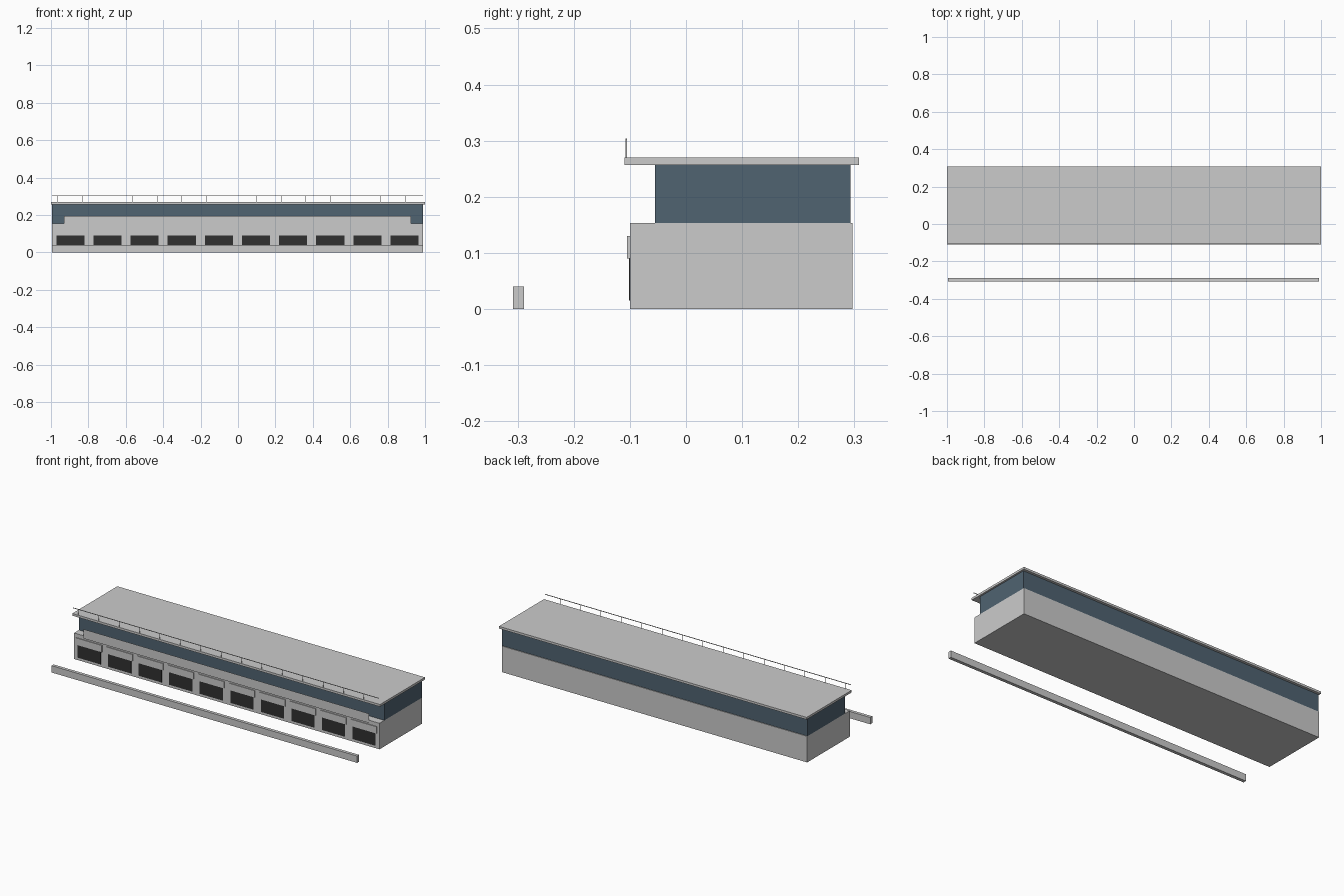
import bpy, bmesh

if "Cube" in bpy.data.objects:
    bpy.data.objects.remove(bpy.data.objects["Cube"])

CX = -0.003  # centre of the building along x


def material(name, color):
    m = bpy.data.materials.new(name)
    m.diffuse_color = color
    m.use_nodes = True
    m.node_tree.nodes["Principled BSDF"].inputs["Base Color"].default_value = m.diffuse_color
    return m


glass = material("blue_glass", (0.08, 0.125, 0.165, 1))
dark = material("dark_door", (0.03, 0.03, 0.03, 1))


def finish(name, bm, mat=None):
    me = bpy.data.meshes.new(name)
    bm.to_mesh(me)
    bm.free()
    ob = bpy.data.objects.new(name, me)
    bpy.context.collection.objects.link(ob)
    if mat:
        me.materials.append(mat)
    return ob


def box(name, x, y, z, mat=None):
    """Box from (min, max) ranges along each axis."""
    bm = bmesh.new()
    bmesh.ops.create_cube(bm, size=1)
    for v in bm.verts:
        v.co = [r[0] if c < 0 else r[1] for c, r in zip(v.co, (x, y, z))]
    return finish(name, bm, mat)


def span(centre, width):
    return (centre - width / 2, centre + width / 2)


# Main volumes
full = span(CX, 1.985)
box("ground_floor", full, (-0.10, 0.297), (0, 0.153))
box("upper_floor_glazing", full, (-0.055, 0.293), (0.153, 0.257), glass)
box("roof_slab", (-1, 1), (-0.11, 0.308), (0.257, 0.27))
box("lane_wall", full, (-0.308, -0.289), (0, 0.04))

# Garage doors with header panels
for i in range(10):
    x = CX + (i - 4.5) * 0.1985
    box(f"garage_door_{i + 1}", span(x, 0.15), (-0.102, -0.099), (0.015, 0.09), dark)
    box(f"door_header_{i + 1}", span(x, 0.168), (-0.105, -0.099), (0.09, 0.13))

# Thin balcony panel, a single sheet
bm = bmesh.new()
x0, x1 = span(CX, 1.855)
bm.faces.new([bm.verts.new((x, -0.106, z)) for x, z in
              ((x0, 0.14), (x1, 0.14), (x1, 0.195), (x0, 0.195))])
finish("balcony_panel", bm)

# Roof railing
box("railing_bar", full, (-0.108, -0.105), (0.301, 0.304))
for i in range(15):
    box(f"railing_post_{i + 1}", span(-0.963 + i * 0.1326, 0.002),
        (-0.1075, -0.1055), (0.27, 0.302))
